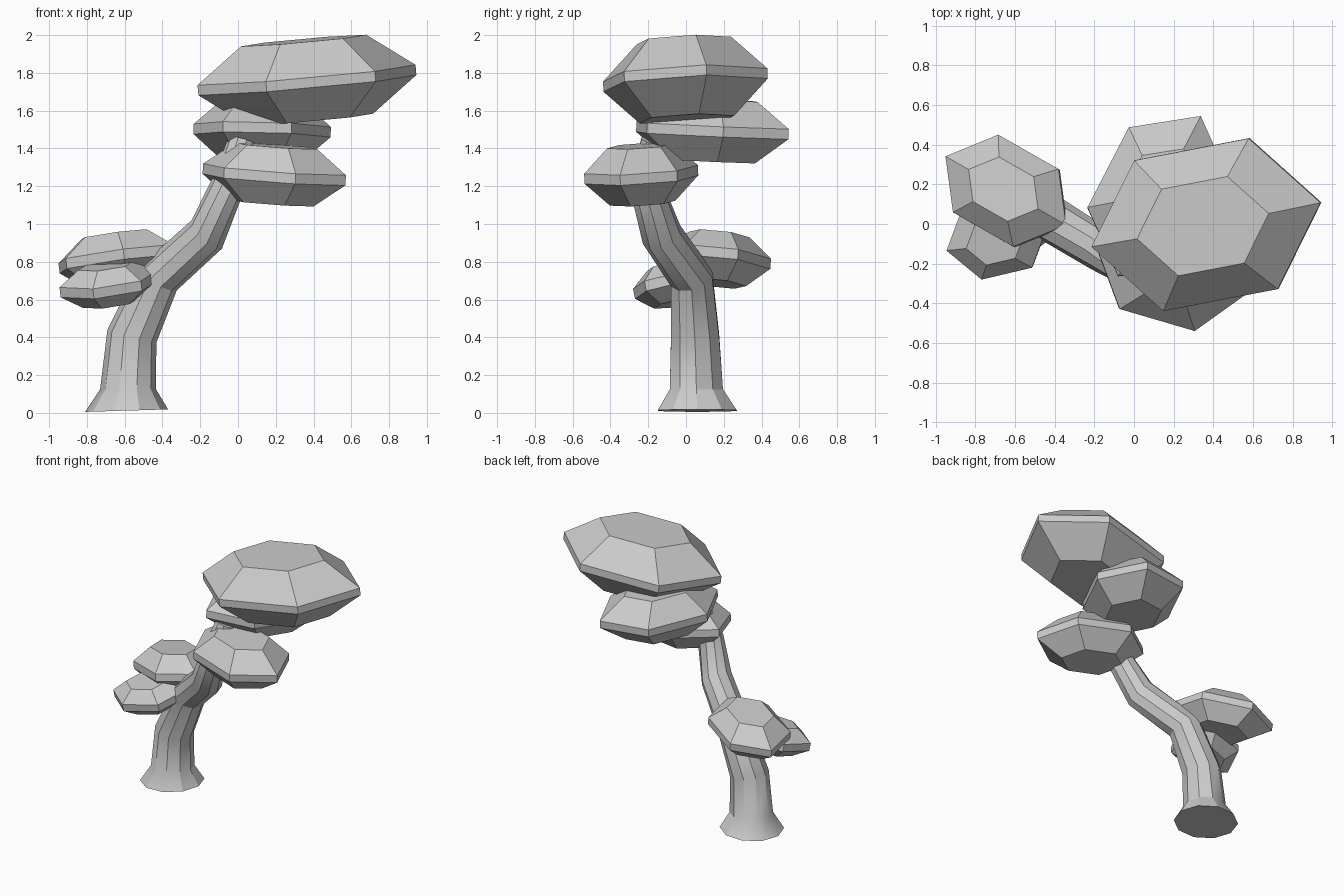
import bpy, bmesh, math
from mathutils import Vector

if "Cube" in bpy.data.objects:
    bpy.data.objects.remove(bpy.data.objects["Cube"])


def loft(name, rings):
    """Skin a stack of equal-sized point rings and cap both ends."""
    bm = bmesh.new()
    loops = [[bm.verts.new(p) for p in ring] for ring in rings]
    n = len(loops[0])
    for lo, hi in zip(loops, loops[1:]):
        for i in range(n):
            j = (i + 1) % n
            bm.faces.new((lo[i], lo[j], hi[j], hi[i]))
    bm.faces.new(loops[0][::-1])
    bm.faces.new(loops[-1])
    bmesh.ops.recalc_face_normals(bm, faces=bm.faces[:])
    mesh = bpy.data.meshes.new(name)
    bm.to_mesh(mesh)
    bm.free()
    obj = bpy.data.objects.new(name, mesh)
    bpy.context.collection.objects.link(obj)
    return obj


def foliage(name, center, a, b, h):
    """Tilted hexagonal pad; a and b are neighbouring corners seen from the centre."""
    c, a, b = Vector(center), Vector(a), Vector(b)
    normal = a.cross(b).normalized()
    if normal.z < 0:
        normal = -normal
    corners = [a, b, b - a, -a, -b, a - b]
    levels = [(-h, 0.575), (-0.027, 1), (0.027, 1), (h, 0.575)]
    return loft(name, [[c + normal * z + p * s for p in corners] for z, s in levels])


# Foliage pads
foliage("crown_foliage", (0.365, -0.003, 1.762), (0.577, 0.111, 0.054), (0.215, 0.435, 0.035), 0.21)
foliage("back_foliage", (0.128, 0.14, 1.495), (0.363, 0.057, -0.008), (0.208, 0.403, -0.02), 0.163)
foliage("front_foliage", (0.192, -0.237, 1.262), (0.378, -0.111, -0.031), (0.112, -0.301, -0.023), 0.152)
foliage("left_upper_foliage", (-0.643, 0.166, 0.815), (0.266, 0.109, 0.024), (-0.038, 0.282, -0.026), 0.13)
foliage("left_lower_foliage", (-0.688, -0.069, 0.68), (-0.254, -0.06, -0.042), (-0.077, -0.206, -0.05), 0.102)

# Bent trunk: centre, radius and facing direction of each ring
path = [
    ((-0.59, 0.06, 0.012), 0.22, (-0.03, 0, 1)),
    ((-0.582, 0.055, 0.125), 0.148, (0.0, 0, 1)),
    ((-0.562, 0.048, 0.405), 0.134, (0.26, -0.04, 1)),
    ((-0.425, 0.03, 0.71), 0.118, (0.6, -0.3, 1)),
    ((-0.165, -0.13, 0.945), 0.11, (0.95, -0.5, 1)),
    ((-0.062, -0.205, 1.185), 0.092, (0.55, -0.1, 1)),
    ((-0.015, -0.19, 1.32), 0.082, (0.3, 0.2, 1)),
    ((0.02, -0.165, 1.44), 0.075, (0.25, 0.2, 1)),
]
SIDES = 10
rings = []
for pos, radius, facing in path:
    w = Vector(facing).normalized()
    u = Vector((0, 1, 0)).cross(w).normalized()
    v = w.cross(u)
    rings.append([Vector(pos) + radius * (u * math.cos(t) + v * math.sin(t))
                  for t in (2 * math.pi * i / SIDES for i in range(SIDES))])
trunk = loft("trunk", rings)
trunk.select_set(True)
bpy.context.view_layer.objects.active = trunk
bpy.ops.object.shade_smooth_by_angle(angle=math.radians(30))
